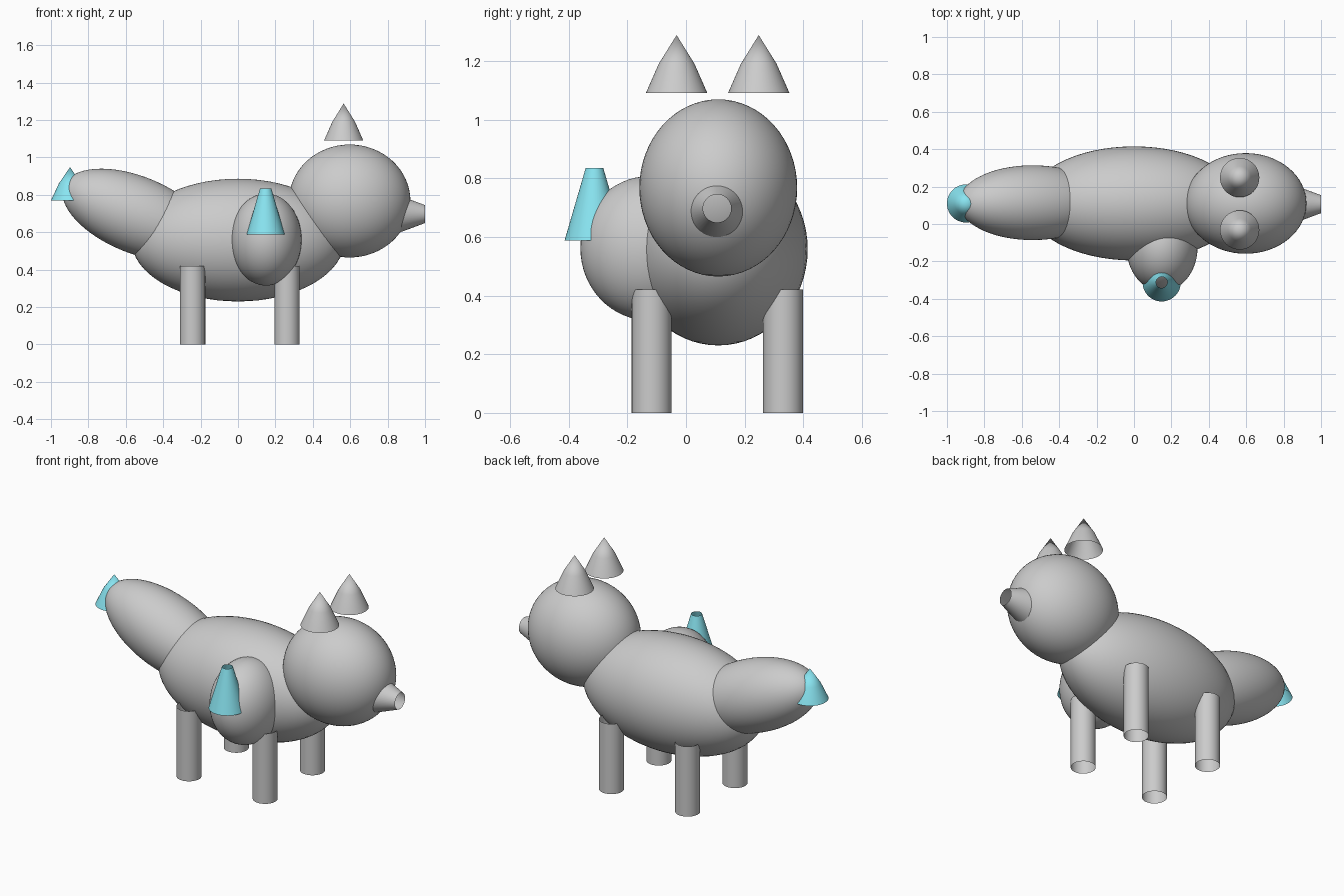
import bpy, bmesh
from math import radians
from mathutils import Matrix, Vector

if "Cube" in bpy.data.objects:
    bpy.data.objects.remove(bpy.data.objects["Cube"])

CY = 0.11  # symmetry plane of the animal

cyan = bpy.data.materials.new("cyan")
cyan.diffuse_color = (0.25, 0.78, 0.88, 1)
cyan.use_nodes = True
cyan.node_tree.nodes["Principled BSDF"].inputs["Base Color"].default_value = cyan.diffuse_color


def finish(bm, name, mat=None):
    me = bpy.data.meshes.new(name)
    bm.to_mesh(me)
    bm.free()
    for p in me.polygons:
        p.use_smooth = True
    ob = bpy.data.objects.new(name, me)
    bpy.context.collection.objects.link(ob)
    if mat:
        me.materials.append(mat)
    return ob


def ellipsoid(name, loc, radii, tilt=0):
    bm = bmesh.new()
    bmesh.ops.create_uvsphere(bm, u_segments=64, v_segments=32, radius=1)
    m = (Matrix.Translation(loc) @ Matrix.Rotation(radians(tilt), 4, 'Y')
         @ Matrix.Diagonal((*radii, 1)))
    bm.transform(m)
    return finish(bm, name)


def tube(name, loc, profile, mat=None, axis='Z', n=48):
    """Open surface of revolution through (radius, height) points."""
    bm = bmesh.new()
    vs = [bm.verts.new((r, 0, h)) for r, h in profile]
    es = [bm.edges.new(p) for p in zip(vs, vs[1:])]
    bmesh.ops.spin(bm, geom=vs + es, cent=(0, 0, 0), axis=(0, 0, 1),
                   angle=radians(360), steps=n, use_merge=True)
    bmesh.ops.remove_doubles(bm, verts=bm.verts, dist=1e-5)
    bmesh.ops.recalc_face_normals(bm, faces=bm.faces)
    # open shells: make sure the normals point away from the axis
    if sum(f.normal.dot(Vector((*f.calc_center_median().xy, 0))) for f in bm.faces) < 0:
        bmesh.ops.reverse_faces(bm, faces=bm.faces)
    if axis == 'X':
        bm.transform(Matrix.Rotation(radians(90), 4, 'Y'))
    bm.transform(Matrix.Translation(loc))
    return finish(bm, name, mat)


# Rounded masses
ellipsoid("body", (0, CY, 0.558), (0.57, 0.305, 0.328))
ellipsoid("head", (0.597, CY, 0.767), (0.325, 0.269, 0.302))
ellipsoid("tail", (-0.542, 0.114, 0.693), (0.42, 0.2, 0.205), tilt=22)
ellipsoid("side_bulge", (0.15, -0.125, 0.561), (0.19, 0.235, 0.246))

# Snout, open at the tip
tube("snout", (0.82, 0.106, 0.697), [(0.115, 0), (0.048, 0.18)], axis='X')

# Ears and legs, mirrored about the animal's centre plane
ear = [(0.105, 0), (0.061, 0.1), (0, 0.198)]
leg = [(0.068, 0), (0.068, 0.42)]
for side, s in (("right", -1), ("left", 1)):
    tube(f"{side}_ear", (0.565, 0.108 + s * 0.14, 1.09), ear)
    for end, x in (("rear", -0.243), ("front", 0.262)):
        tube(f"{end}_{side}_leg", (x, 0.107 + s * 0.224, 0), leg)

# Coloured tips
tube("tail_tip", (-0.898, CY, 0.77), [(0.102, 0), (0.06, 0.09), (0, 0.178)], cyan)
tube("side_cone", (0.148, -0.312, 0.588), [(0.102, 0), (0.03, 0.247)], cyan)
